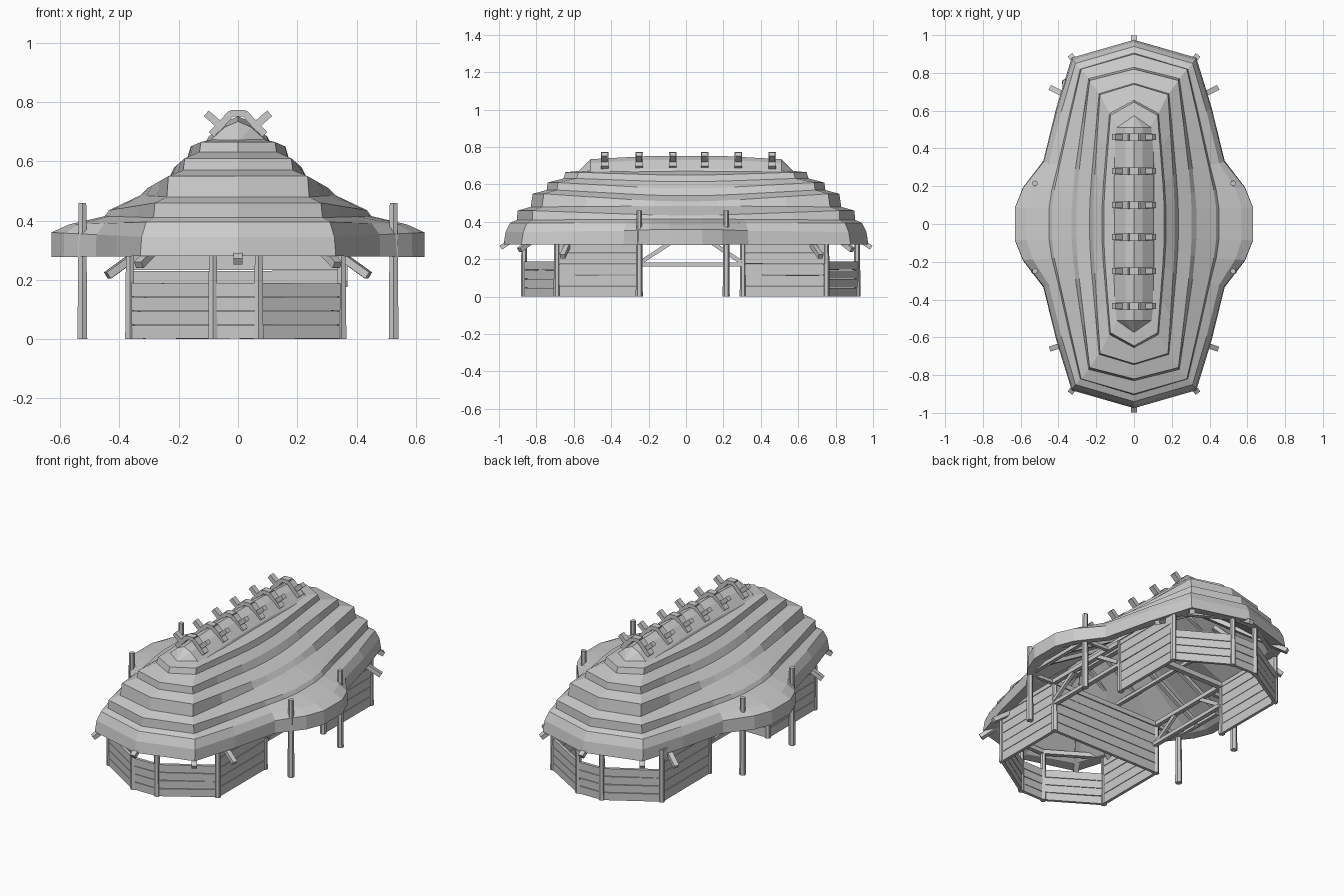
import bpy, bmesh, random
from mathutils import Vector, Matrix

if "Cube" in bpy.data.objects:
    bpy.data.objects.remove(bpy.data.objects["Cube"])
random.seed(4)


def finish(bm, name):
    bmesh.ops.recalc_face_normals(bm, faces=bm.faces)
    me = bpy.data.meshes.new(name)
    bm.to_mesh(me)
    bm.free()
    ob = bpy.data.objects.new(name, me)
    bpy.context.collection.objects.link(ob)
    return ob


def frame(p, q):
    p, q = Vector(p), Vector(q)
    d = (q - p).normalized()
    side = d.cross(Vector((0, 0, 1)))
    side = side.normalized() if side.length > 0.01 else Vector((1, 0, 0))
    m = Matrix((d, side, side.cross(d))).transposed().to_4x4()
    m.translation = (p + q) / 2
    return m, (q - p).length


def beam(bm, p, q, w, h):
    """Square timber from p to q, w wide and h tall."""
    m, length = frame(p, q)
    bmesh.ops.create_cube(bm, size=1, matrix=m @ Matrix.Diagonal((length, w, h, 1)))


def pole(bm, x, y, top, r1, r2):
    bmesh.ops.create_cone(bm, segments=6, cap_ends=True, radius1=r1, radius2=r2,
                          depth=top, matrix=Matrix.Translation((x, y, top / 2)))


def bridge(bm, a, b):
    for j in range(len(a)):
        k = (j + 1) % len(a)
        bm.faces.new((a[j], a[k], b[k], b[j]))


# Thatch roof: stepped rings (end y, corner x, corner y, side x, end z, side z)
RINGS = [
    (.50, .02, .46, .03, .62, .62), (.93, .28, .83, .58, .29, .285),
    (.975, .33, .88, .63, .28, .277), (.965, .325, .87, .63, .345, .36),
    (.94, .31, .85, .57, .395, .387), (.905, .285, .82, .45, .41, .415),
    (.90, .28, .82, .435, .46, .435), (.83, .24, .77, .33, .48, .485),
    (.82, .235, .76, .305, .55, .51), (.745, .185, .69, .235, .57, .54),
    (.74, .18, .685, .215, .61, .58), (.655, .13, .585, .17, .632, .615),
    (.645, .125, .575, .16, .665, .65), (.50, .05, .46, .08, .68, .68),
]


def ring_points(i):
    ye, xc, yc, xm, ze, zm = RINGS[i]
    t = min(1, max(0, (.60 - xm) / .2)) if i > 1 else 0
    quarter = [(0, ye, ze), (xc, yc, ze)]
    for fy, wide, slim in ((.70, .27, .38), (.38, .50, .78), (.22, .86, .93), (.10, 1, 1)):
        f = wide * (1 - t) + slim * t
        quarter.append((xc + (xm - xc) * f, yc * fy, ze + (zm - ze) * f))
    right = quarter + [(x, -y, z) for x, y, z in reversed(quarter)]
    return right + [(-x, y, z) for x, y, z in reversed(right[1:-1])]


bm = bmesh.new()
loops = [[bm.verts.new(p) for p in ring_points(i)] for i in range(len(RINGS))]
for a, b in zip(loops, loops[1:]):
    bridge(bm, a, b)
bm.faces.new(loops[-1])
bm.faces.new(loops[0][::-1])
finish(bm, "thatch_roof")

# Ridge cap: folded profile swept along y, fanned to a low tip at each end
bm = bmesh.new()
profile = [(-.115, .645), (-.10, .685), (-.045, .735), (0, .755),
           (.045, .735), (.10, .685), (.115, .645)]
rows = [[bm.verts.new((x, y, z - drop * (z > .66))) for x, z in profile]
        for y, drop in ((-.51, .02), (-.2, .003), (.2, .003), (.51, .02))]
for a, b in zip(rows, rows[1:]):
    bridge(bm, a, b)
for row, y in ((rows[0], -.58), (rows[-1], .58)):
    tip = bm.verts.new((0, y, .665))
    for j in range(len(row)):
        bm.faces.new((row[j], row[(j + 1) % len(row)], tip))
finish(bm, "ridge_cap")

# Ridge saddles with crossed horns
bm = bmesh.new()
for y in (-.435, -.25, -.07, .10, .28, .46):
    beam(bm, (-.025, y, .762), (.025, y, .762), .04, .022)
    for s in (-1, 1):
        beam(bm, (s * .022, y, .762), (s * .09, y, .69), .04, .024)
        beam(bm, (s * .03, y, .695), (s * .107, y, .762), .032, .025)
finish(bm, "ridge_saddles")

# Rooms: (outer end y, shoulder y, inner y)
ROOMS = ((-.865, -.69, -.25), (.915, .75, .305))
boards, posts, plates = bmesh.new(), bmesh.new(), bmesh.new()


def plank_wall(a, b, top, n):
    h = top / n
    for i in range(n):
        z = h * (i + .5)
        j = random.uniform(-.001, .001)
        beam(boards, (*a, z + j), (*b, z - j), .016 + 3 * abs(j), h - .003)


for end, shoulder, inner in ROOMS:
    plan = [(-.365, inner), (-.365, shoulder), (-.085, end), (.07, end),
            (.35, shoulder), (.35, inner)]
    for i, (a, b) in enumerate(zip(plan, plan[1:])):
        plank_wall(a, b, .29 if i in (0, 4) else .19, 5 if i in (0, 4) else 4)
        beam(plates, (*a, .30), (*b, .30), .025, .025)
    if end < 0:
        plank_wall(plan[0], plan[-1], .29, 5)
    beam(plates, (-.36, inner, .30), (.36, inner, .30), .03, .03)
    for x, y in plan:
        pole(posts, x, y, .31, .018, .015)
finish(boards, "plank_walls")

# Passage beams and braces between the rooms
for s in (-1, 1):
    beam(plates, (s * .35, -.25, .172), (s * .35, .305, .172), .025, .022)
    beam(plates, (s * .36, -.25, .30), (s * .36, .305, .30), .025, .025)
    for y, d in ((-.24, 1), (.295, -1)):
        beam(plates, (s * .36, y, .185), (s * .36, y + d * .16, .29), .018, .022)
finish(plates, "wall_plates_and_braces")
finish(posts, "wall_posts")

# Canopy posts poking through the side thatch
bm = bmesh.new()
for x in (-.525, .525):
    for y in (-.25, .215):
        pole(bm, x, y, .46, .019, .015)
finish(bm, "canopy_posts")

# Rafters with tails sticking out under the eaves
bm = bmesh.new()
beam(bm, (0, -.5, .59), (0, .5, .59), .03, .03)
for e in (-1, 1):
    beam(bm, (0, e * .50, .59), (0, e * .99, .262), .03, .025)
    for s in (-1, 1):
        beam(bm, (s * .02, e * .46, .58), (s * .335, e * .89, .25), .03, .025)
        beam(bm, (s * .10, e * .55, .46), (s * .44, e * (.69 + .03 * e), .215), .028, .025)
for s in (-1, 1):
    for y in (-.40, -.25, -.08, .08, .25, .40):
        reach = .53 if abs(y) < .2 else .41
        beam(bm, (0, y, .60), (s * reach, y * 1.1, .605 - reach * .6), .022, .022)
    beam(bm, (s * .22, -.52, .445), (s * .22, .52, .445), .02, .02)
    beam(bm, (s * .525, -.25, .295), (s * .525, .215, .295), .022, .022)
    for y in (-.25, .215):
        beam(bm, (s * .525, y, .295), (s * .36, y, .30), .02, .02)
finish(bm, "rafters")
